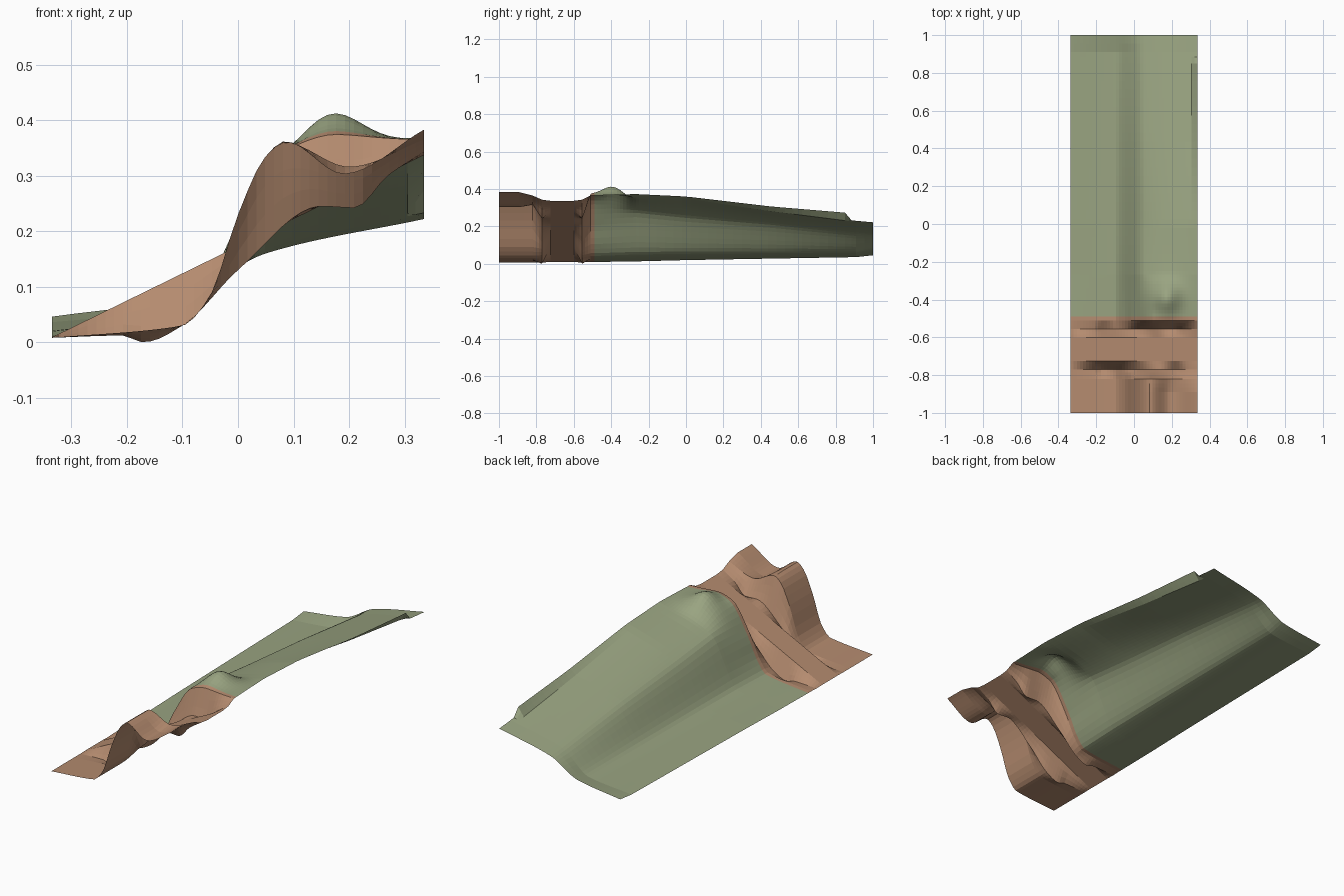
import bpy
import math

cube = bpy.data.objects.get("Cube")
if cube:
    bpy.data.objects.remove(cube, do_unlink=True)

HALF_WIDTH = 0.335
BORDER = -0.49


def make_material(name, colour):
    mat = bpy.data.materials.new(name)
    mat.use_nodes = True
    mat.diffuse_color = colour
    mat.node_tree.nodes["Principled BSDF"].inputs["Base Color"].default_value = colour
    return mat


def curve_height(points, x):
    """Monotone cubic through the (x, z) points, so no slope overshoots."""
    count = len(points)
    secants = [(b[1] - a[1]) / (b[0] - a[0]) for a, b in zip(points, points[1:])]
    slopes = [secants[0]]
    for before, after in zip(secants, secants[1:]):
        same_way = before * after > 0
        slopes.append(2 * before * after / (before + after) if same_way else 0)
    slopes.append(secants[-1])
    i = 0
    while i < count - 2 and x > points[i + 1][0]:
        i += 1
    (x0, z0), (x1, z1) = points[i], points[i + 1]
    width = x1 - x0
    t = min(max((x - x0) / width, 0), 1)
    rise = t * t * (3 - 2 * t)
    return (z0 + (z1 - z0) * rise
            + width * slopes[i] * t * (1 - t) ** 2
            - width * slopes[i + 1] * t * t * (1 - t))


def slope_section(foot, toe, brow, edge):
    """Gentle foot, steep middle and sloping plateau of the long hillside."""
    return [(-HALF_WIDTH, foot), (-0.1, toe), (0.05, brow), (HALF_WIDTH, edge)]


# Cross-sections of the bare earth: two banks, two trenches, a straight ramp
front_bank = [(-HALF_WIDTH, 0.008), (-0.1, 0.03), (-0.05, 0.085), (0, 0.23),
              (0.05, 0.335), (0.085, 0.362), (0.19, 0.303), (HALF_WIDTH, 0.383)]
bank_crest = [(-HALF_WIDTH, 0.008), (-0.1, 0.03), (-0.05, 0.085), (0, 0.23),
              (0.05, 0.335), (0.085, 0.36), (0.2, 0.316), (HALF_WIDTH, 0.365)]
trench = [(-HALF_WIDTH, 0.008), (-0.21, 0.012), (-0.17, 0), (-0.1, 0.03),
          (0, 0.13), (0.15, 0.245), (0.21, 0.242), (0.27, 0.3), (HALF_WIDTH, 0.343)]
ramp = [(-HALF_WIDTH, 0.009), (HALF_WIDTH, 0.337)]
rear_bank = [(-HALF_WIDTH, 0.01), (-0.1, 0.04), (-0.05, 0.1), (0, 0.205),
             (0.1, 0.35), (0.18, 0.368), (HALF_WIDTH, 0.365)]

# Where each cross-section sits from front to back
stations = [
    (-1, front_bank), (-0.89, front_bank), (-0.82, bank_crest),
    (-0.77, trench), (-0.725, ramp), (-0.6, ramp), (-0.555, trench),
    (-0.51, rear_bank), (BORDER, rear_bank),
    (-0.27, slope_section(0.013, 0.048, 0.288, 0.373)),
    (0, slope_section(0.02, 0.052, 0.26, 0.36)),
    (0.45, slope_section(0.028, 0.056, 0.22, 0.288)),
    (0.91, slope_section(0.036, 0.06, 0.168, 0.23)),
    (1, slope_section(0.046, 0.08, 0.16, 0.222)),
]


def ground_height(x, y):
    i = 0
    while i < len(stations) - 2 and y > stations[i + 1][0]:
        i += 1
    (y0, near), (y1, far) = stations[i], stations[i + 1]
    t = (y - y0) / (y1 - y0)
    z = curve_height(near, x) * (1 - t) + curve_height(far, x) * t
    # Rounded knoll above the rear bank
    if y > BORDER - 0.04:
        z += 0.06 * math.exp(-((x - 0.17) / 0.075) ** 2 - ((y + 0.39) / 0.08) ** 2)
    # Raised lip along the high edge, ending in a notch near the back
    if y > 0 and x > 0.3:
        fade = min(y / 0.85, max(0, (0.885 - y) / 0.035))
        z += 0.036 * max(fade, 0) * (x - 0.305) / (HALF_WIDTH - 0.305) if x > 0.305 else 0
    return z


def spread(start, end, steps):
    return [start + (end - start) * i / steps for i in range(steps + 1)]


def build_ground(name, rows, material):
    columns = spread(-HALF_WIDTH, 0.305, 40) + [0.32, HALF_WIDTH]
    verts = [(x, y, ground_height(x, y)) for y in rows for x in columns]
    wide = len(columns)
    faces = []
    for r in range(len(rows) - 1):
        for c in range(wide - 1):
            a = r * wide + c
            faces.append((a, a + 1, a + wide + 1, a + wide))
    mesh = bpy.data.meshes.new(name)
    mesh.from_pydata(verts, [], faces)
    mesh.materials.append(material)
    mesh.update()
    obj = bpy.data.objects.new(name, mesh)
    bpy.context.collection.objects.link(obj)
    return obj


earth = make_material("bare earth", (0.46, 0.26, 0.16, 1))
grass = make_material("dull grass green", (0.32, 0.37, 0.22, 1))

# Rows fall on every station so that trench bottoms and ramp edges stay crisp
earth_rows = [-1]
for (y0, _), (y1, _) in zip(stations, stations[1:]):
    if y1 <= BORDER:
        earth_rows += spread(y0, y1, 3)[1:]
grass_rows = spread(BORDER, -0.25, 14) + spread(-0.25, 0.85, 24)[1:]
grass_rows += [0.885, 0.91, 0.955, 1]

build_ground("earth_bank_with_ramp", earth_rows, earth)
build_ground("grass_hillside", grass_rows, grass)
